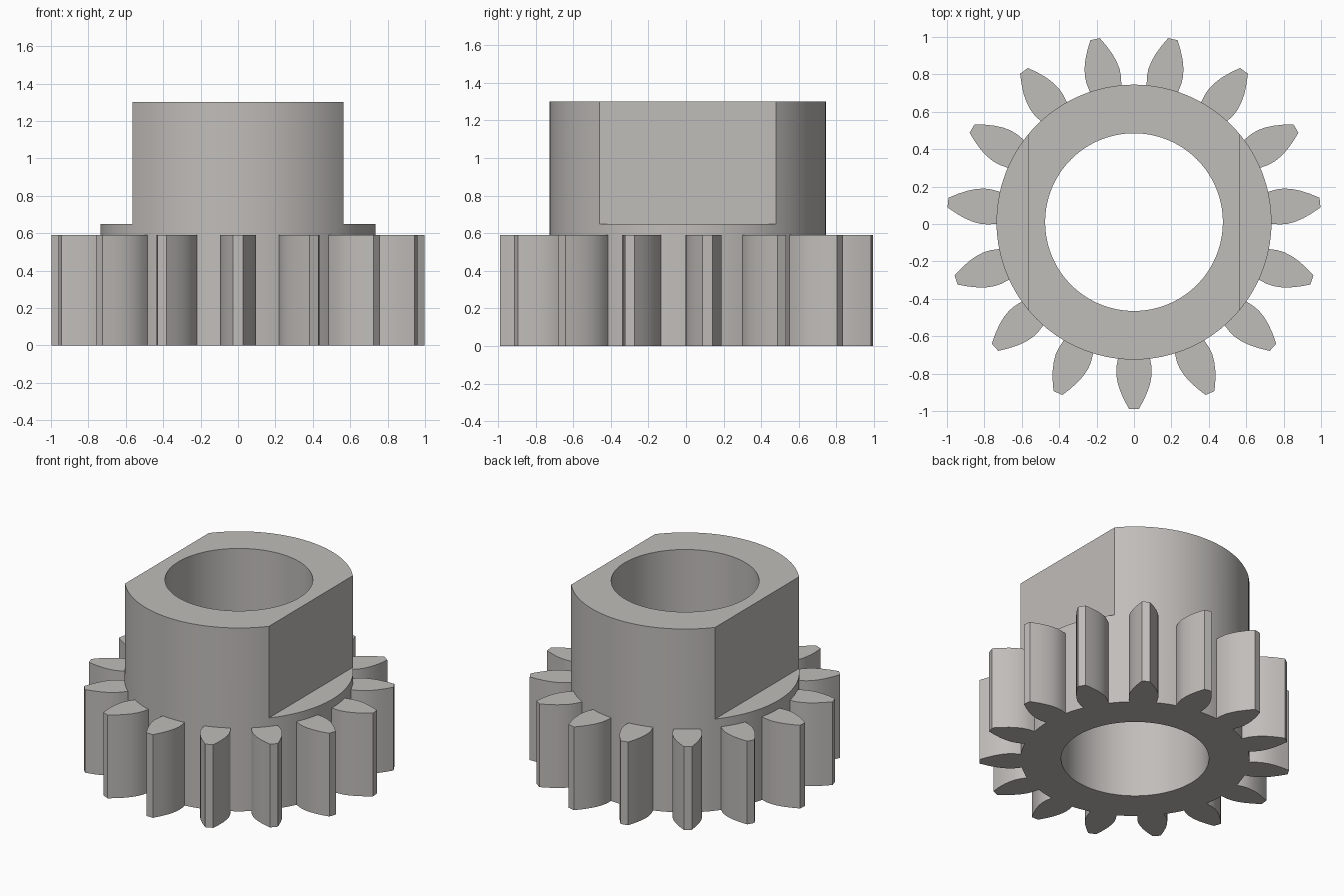
import bpy, bmesh, math
from mathutils import Matrix, Vector

TEETH = 15
CENTRE_Y = 0.01
HUB_R, BORE_R = 0.735, 0.475
GEAR_H, FLAT_Z, TOP_Z = 0.59, 0.65, 1.30
FLAT_X = 0.565

old = bpy.data.objects.get("Cube")
if old:
    bpy.data.objects.remove(old, do_unlink=True)

steel = bpy.data.materials.new("warm grey steel")
grey = (0.53, 0.51, 0.49, 1)
steel.use_nodes = True
steel.diffuse_color = grey
steel.node_tree.nodes["Principled BSDF"].inputs["Base Color"].default_value = grey


def finish(bm, name):
    bmesh.ops.recalc_face_normals(bm, faces=bm.faces)
    mesh = bpy.data.meshes.new(name)
    bm.to_mesh(mesh)
    bm.free()
    mesh.materials.append(steel)
    obj = bpy.data.objects.new(name, mesh)
    bpy.context.collection.objects.link(obj)
    return obj


def prism(bm, outline, z0, z1):
    base = bm.faces.new([bm.verts.new((x, y, z0)) for x, y in outline])
    side = bmesh.ops.extrude_face_region(bm, geom=[base], use_keep_orig=True)
    verts = [g for g in side["geom"] if isinstance(g, bmesh.types.BMVert)]
    bmesh.ops.translate(bm, vec=(0, 0, z1 - z0), verts=verts)


def circle(radius, count=120):
    return [(radius * math.cos(a), CENTRE_Y + radius * math.sin(a))
            for a in (2 * math.pi * i / count for i in range(count))]


def solid(name, outlines, z0, z1):
    bm = bmesh.new()
    for outline in outlines:
        prism(bm, outline, z0, z1)
    return finish(bm, name)


def combine(target, tool, operation):
    mod = target.modifiers.new(tool.name, 'BOOLEAN')
    mod.operation, mod.solver, mod.object = operation, 'EXACT', tool
    bpy.context.view_layer.objects.active = target
    bpy.ops.object.modifier_apply(modifier=mod.name)
    bpy.data.objects.remove(tool, do_unlink=True)


# Tooth flank: distance from the axis, half width
flank = [(0.69, 0.077), (0.735, 0.087), (0.775, 0.094), (0.815, 0.095),
         (0.857, 0.088), (0.90, 0.075), (0.95, 0.053), (1.0, 0.026)]
tooth = flank + [(r, -w) for r, w in reversed(flank)]

tooth_outlines = []
for i in range(TEETH):
    turn = Matrix.Rotation(2 * math.pi * i / TEETH - math.pi / 2, 2)
    tooth_outlines.append([(p.x, p.y + CENTRE_Y)
                           for p in (turn @ Vector(t) for t in tooth)])

# Hub with two flats
pinion = solid("pinion_gear", [circle(HUB_R)], 0, TOP_Z)
slabs = [[(s * FLAT_X, -1), (s, -1), (s, 1), (s * FLAT_X, 1)] for s in (-1, 1)]
combine(pinion, solid("flat_cutter", slabs, FLAT_Z, TOP_Z + 0.2), 'DIFFERENCE')

# Gear teeth, then the through bore
combine(pinion, solid("gear_teeth", tooth_outlines, 0, GEAR_H), 'UNION')
combine(pinion, solid("bore_cutter", [circle(BORE_R)], -0.2, TOP_Z + 0.2), 'DIFFERENCE')

# Smooth curved walls, crisp edges
bpy.ops.object.select_all(action='DESELECT')
pinion.select_set(True)
bpy.context.view_layer.objects.active = pinion
bpy.ops.object.shade_smooth_by_angle(angle=math.radians(30))
